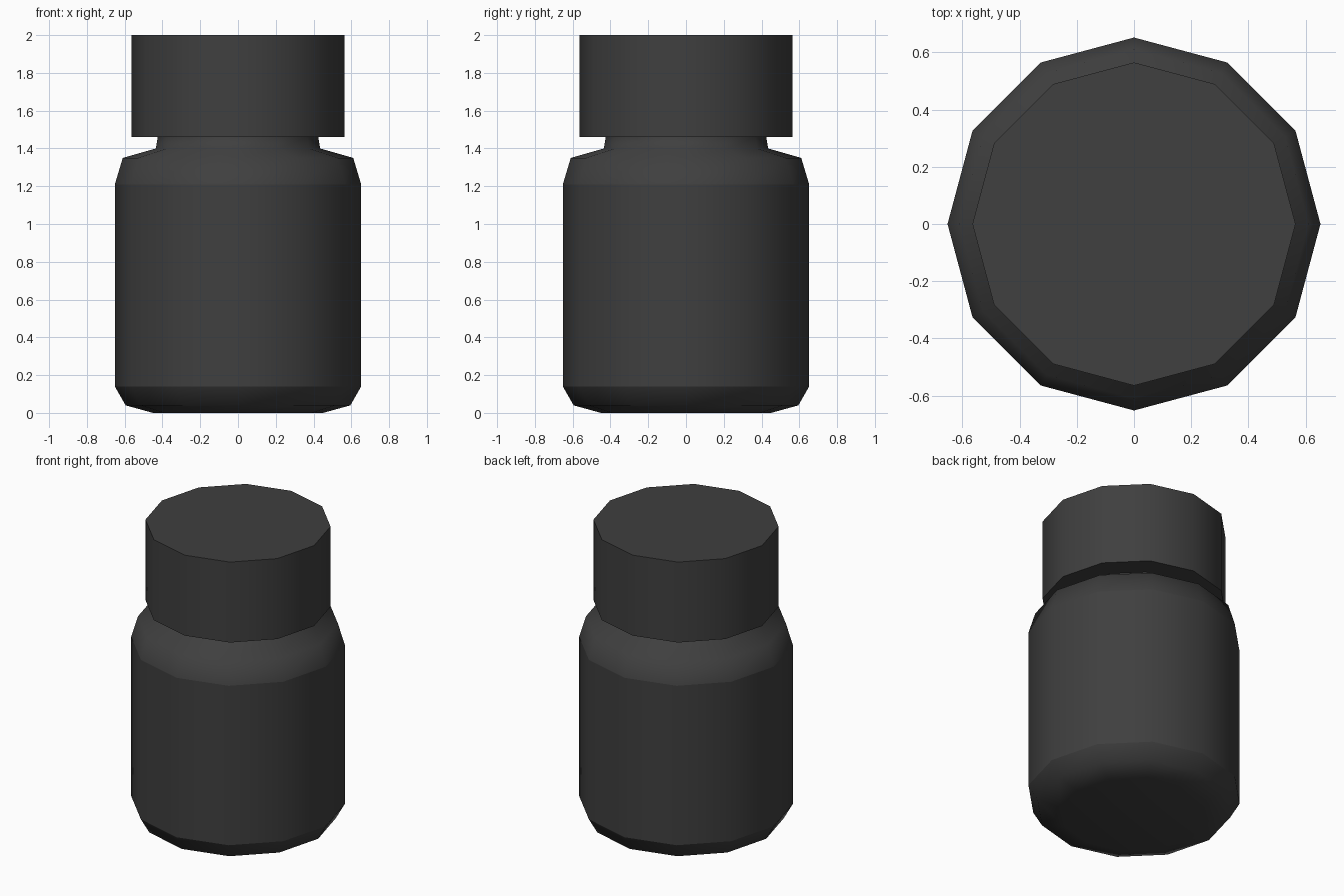
import bpy, bmesh
from math import sin, cos, pi, radians

if "Cube" in bpy.data.objects:
    bpy.data.objects.remove(bpy.data.objects["Cube"])

SIDES = 12

mat = bpy.data.materials.new("dark_grey")
mat.diffuse_color = (0.05, 0.05, 0.05, 1)
mat.use_nodes = True
mat.node_tree.nodes["Principled BSDF"].inputs["Base Color"].default_value = mat.diffuse_color


def lathe(name, profile, angle):
    """Spin (radius, z) points around z; radius 0 closes the end with an n-gon."""
    bm = bmesh.new()
    rings = [[bm.verts.new((r * cos(2 * pi * i / SIDES), r * sin(2 * pi * i / SIDES), z))
              for i in range(SIDES)] for r, z in profile if r > 0]
    for a, b in zip(rings, rings[1:]):
        for i in range(SIDES):
            j = (i + 1) % SIDES
            bm.faces.new((a[i], a[j], b[j], b[i]))
    if profile[0][0] == 0:
        bm.faces.new(rings[0][::-1])
    if profile[-1][0] == 0:
        bm.faces.new(rings[-1])
    mesh = bpy.data.meshes.new(name)
    bm.to_mesh(mesh)
    bm.free()
    mesh.materials.append(mat)
    obj = bpy.data.objects.new(name, mesh)
    bpy.context.collection.objects.link(obj)
    bpy.ops.object.select_all(action='DESELECT')
    obj.select_set(True)
    bpy.context.view_layer.objects.active = obj
    bpy.ops.object.shade_smooth_by_angle(angle=radians(angle))


# Rounded bottom of the bottle
lathe("bottle_base", [(0, 0), (0.45, 0), (0.595, 0.04), (0.652, 0.14)], 80)

# Straight wall carrying the label
lathe("label_band", [(0.652, 0.14), (0.652, 1.21)], 40)

# Shoulder and neck
lathe("shoulder_and_neck", [(0.652, 1.21), (0.61, 1.35), (0.435, 1.40), (0.425, 1.46)], 80)

# Screw cap, its underside running in to the neck
lathe("cap", [(0.425, 1.46), (0.565, 1.46), (0.565, 2.0), (0, 2.0)], 40)
